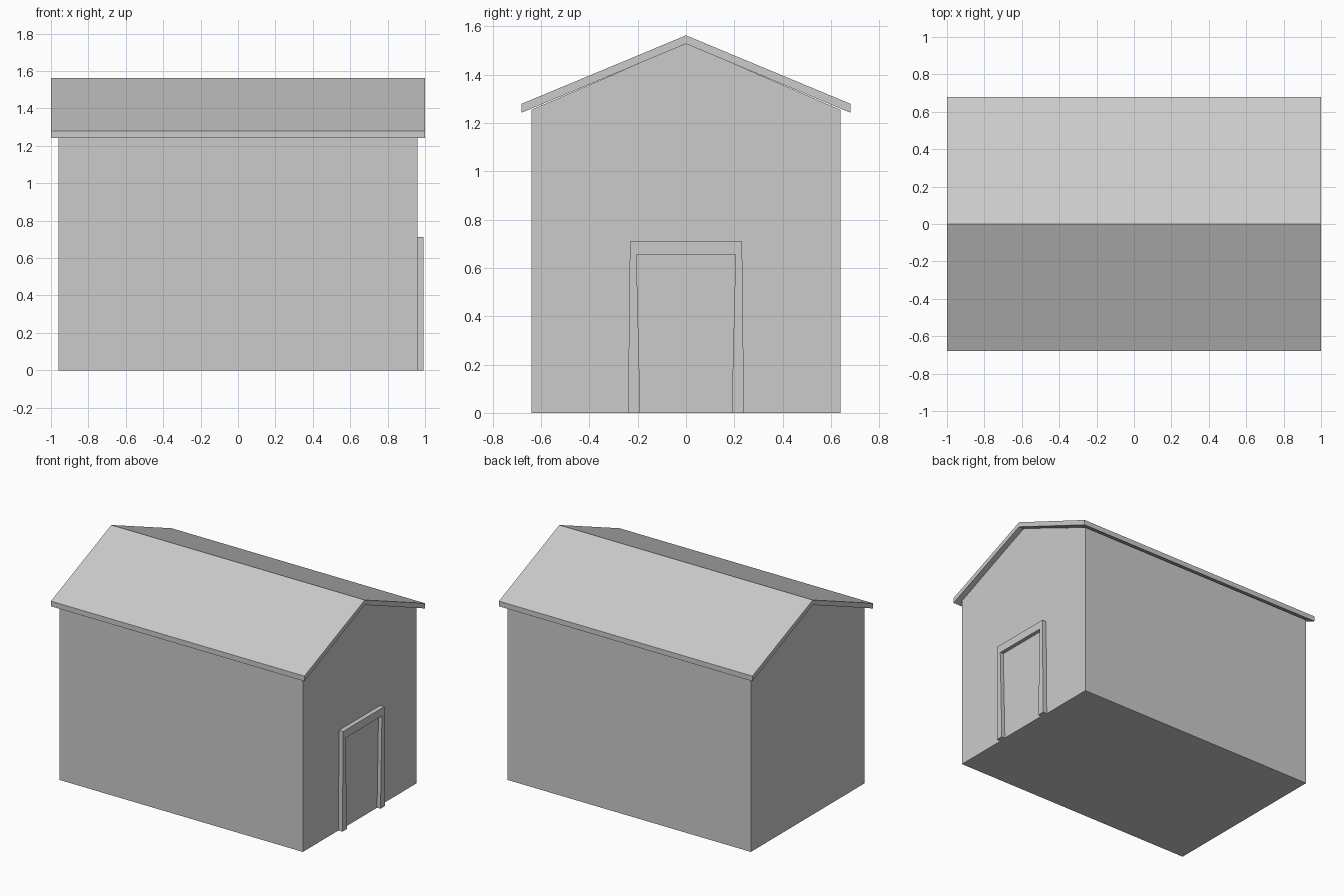
import bpy, bmesh

if "Cube" in bpy.data.objects:
    bpy.data.objects.remove(bpy.data.objects["Cube"])


def extrude_profile(name, pts, x0, x1):
    """Solid made by sweeping a closed (y, z) outline along x."""
    bm = bmesh.new()
    face = bm.faces.new([bm.verts.new((x0, y, z)) for y, z in pts])
    ext = bmesh.ops.extrude_face_region(bm, geom=[face])
    moved = [v for v in ext["geom"] if isinstance(v, bmesh.types.BMVert)]
    bmesh.ops.translate(bm, verts=moved, vec=(x1 - x0, 0, 0))
    bmesh.ops.recalc_face_normals(bm, faces=bm.faces)
    mesh = bpy.data.meshes.new(name)
    bm.to_mesh(mesh)
    bm.free()
    obj = bpy.data.objects.new(name, mesh)
    bpy.context.collection.objects.link(obj)
    return obj


def mirrored(half):
    """Complete an outline given for y >= 0 by mirroring it across y = 0."""
    return half + [(-y, z) for y, z in reversed(half) if y > 0]


# Walls with their gable ends
extrude_profile("walls", mirrored([(0.64, 0), (0.64, 1.255), (0, 1.53)][::-1]), -0.96, 0.96)

# Roof slab: outer slope out to the eave, then back along the underside
outer = [(0, 1.563), (0.68, 1.28), (0.68, 1.243)]
inner = [(0, 1.528)]
right = outer + inner
left = [(-y, z) for y, z in reversed(outer[1:])]
extrude_profile("roof", right + left, -1.0, 1.0)

# Door frame, with jambs that widen slightly at the foot
half_outer = [(0.24, 0), (0.232, 0.712)]
half_inner = [(0.205, 0.655), (0.19, 0.035), (0.19, 0)]
frame = half_outer[::1] + [(-y, z) for y, z in reversed(half_outer)]
frame += [(-y, z) for y, z in reversed(half_inner)] + half_inner
extrude_profile("door_frame", frame, 0.93, 0.992)

# Door panel, set back inside the frame
extrude_profile("door", [(0.21, 0), (0.21, 0.66), (-0.21, 0.66), (-0.21, 0)], 0.94, 0.965)
